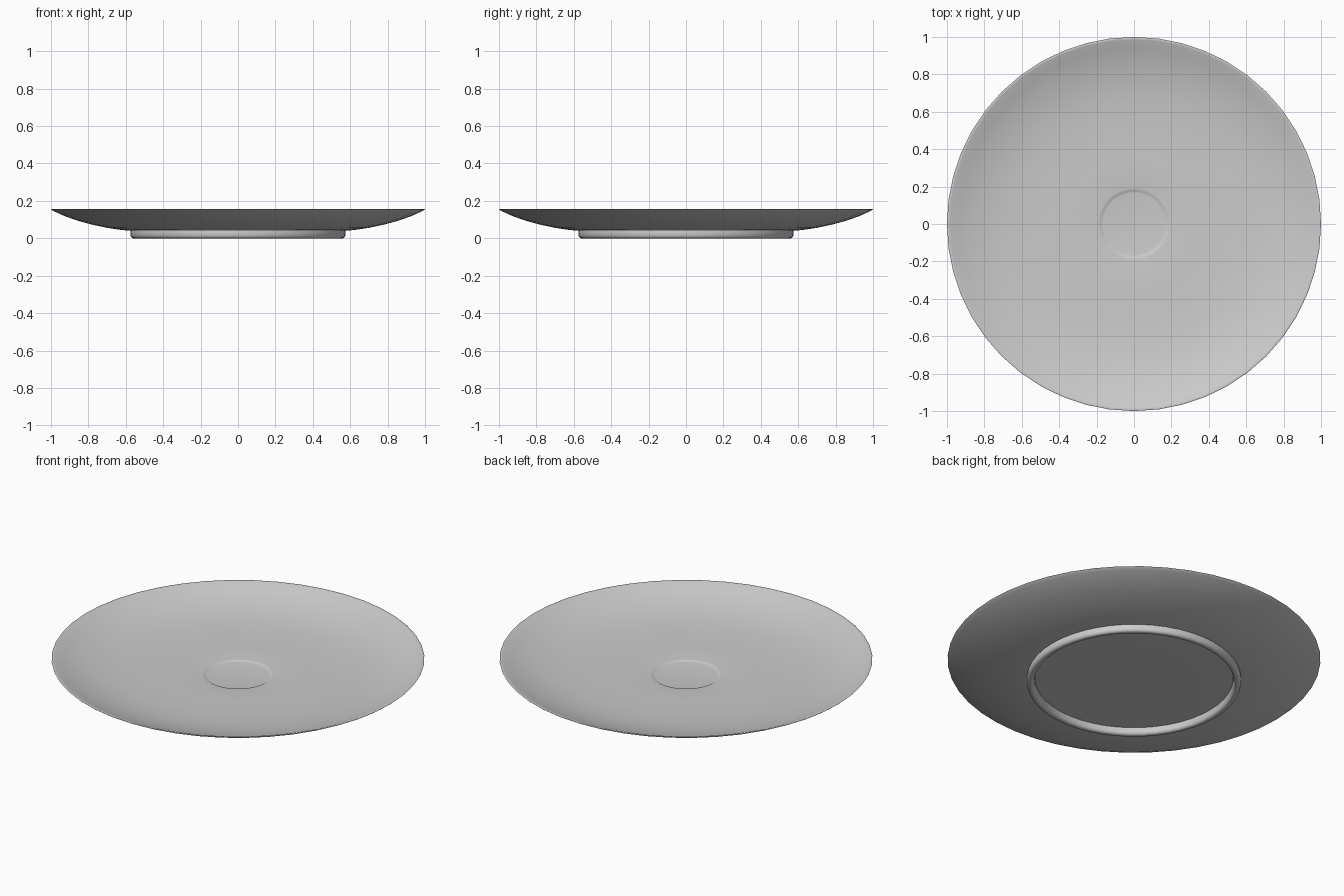
import bpy, bmesh, math

if "Cube" in bpy.data.objects:
    bpy.data.objects.remove(bpy.data.objects["Cube"])

SIDES = 48

def lathe(name, profile, closed=False):
    """Revolve an (r, z) profile around z; points with r = 0 become poles."""
    bm = bmesh.new()
    rings = []
    for r, z in profile:
        count = 1 if r == 0 else SIDES
        rings.append([bm.verts.new((r * math.cos(2 * math.pi * i / SIDES),
                                    r * math.sin(2 * math.pi * i / SIDES), z))
                      for i in range(count)])
    pairs = list(zip(rings, rings[1:]))
    if closed:
        pairs.append((rings[-1], rings[0]))
    for a, b in pairs:
        for i in range(SIDES):
            j = (i + 1) % SIDES
            quad = [a[i % len(a)], a[j % len(a)], b[j % len(b)], b[i % len(b)]]
            bm.faces.new(list(dict.fromkeys(quad)))
    bmesh.ops.recalc_face_normals(bm, faces=bm.faces[:])
    mesh = bpy.data.meshes.new(name)
    bm.to_mesh(mesh)
    bm.free()
    obj = bpy.data.objects.new(name, mesh)
    bpy.context.collection.objects.link(obj)
    bpy.ops.object.select_all(action='DESELECT')
    obj.select_set(True)
    bpy.context.view_layer.objects.active = obj
    bpy.ops.object.shade_smooth_by_angle(angle=math.radians(50))
    return obj

# Dish: underside, thin rim, upper surface and shallow centre well
lathe("saucer_dish", [
    (0, 0.038), (0.3, 0.038), (0.55, 0.039), (0.62, 0.044), (0.7, 0.056),
    (0.78, 0.073), (0.86, 0.095), (0.93, 0.120), (0.98, 0.143), (0.997, 0.152),
    (1.0, 0.155), (0.996, 0.157), (0.985, 0.154),
    (0.94, 0.136), (0.88, 0.116), (0.8, 0.096), (0.72, 0.082), (0.63, 0.073),
    (0.5, 0.067), (0.35, 0.065), (0.19, 0.064), (0.183, 0.063),
    (0.174, 0.058), (0.167, 0.057), (0, 0.057)])

# Foot ring with rounded lower edges
lathe("foot_ring", [
    (0.573, 0.045), (0.575, 0.03), (0.574, 0.014), (0.570, 0.005), (0.562, 0.0),
    (0.548, 0.0), (0.540, 0.005), (0.536, 0.014), (0.534, 0.03), (0.532, 0.045)],
    closed=True)
